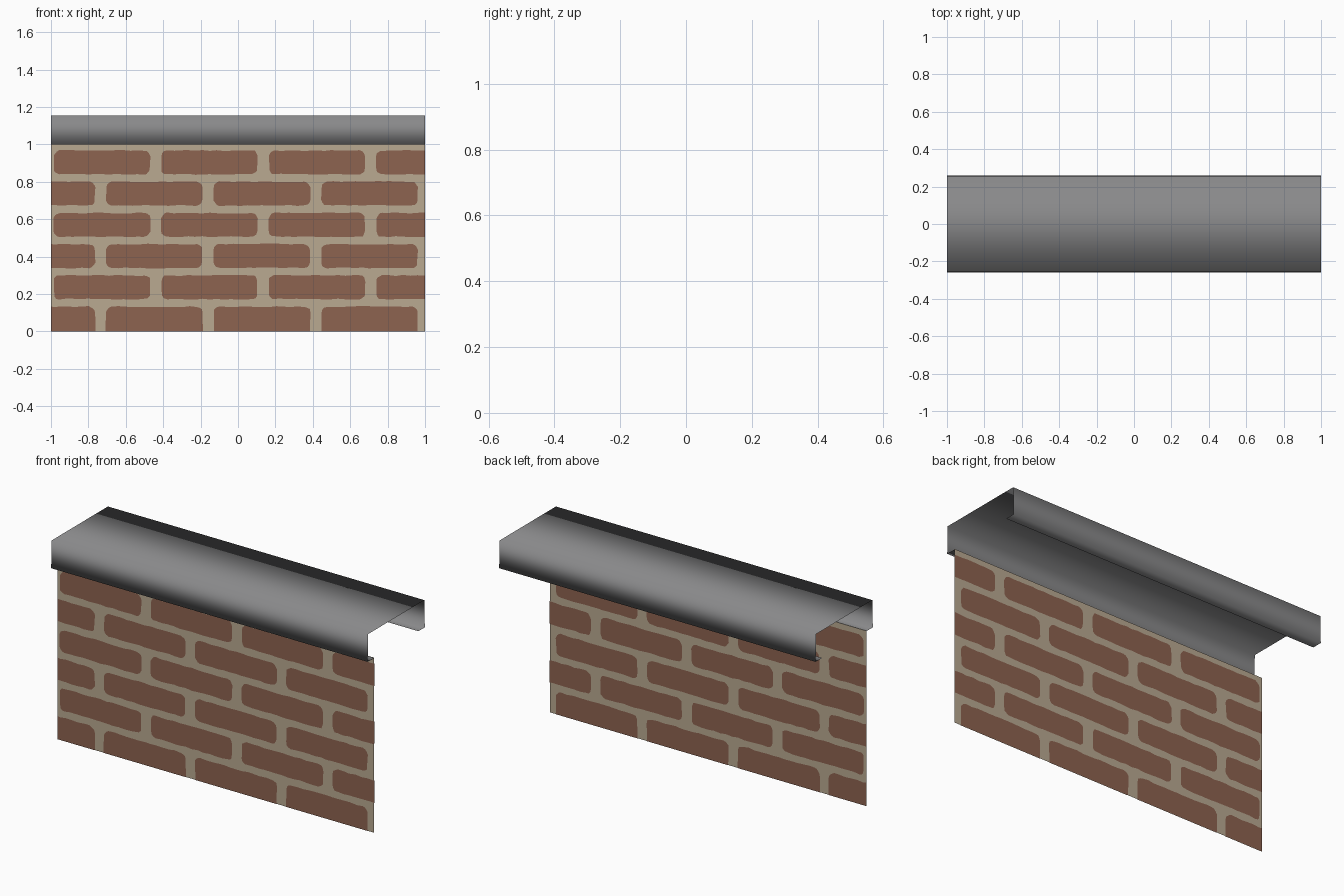
import bpy, bmesh, math, random

random.seed(4)
if "Cube" in bpy.data.objects:
    bpy.data.objects.remove(bpy.data.objects["Cube"], do_unlink=True)

WALL_Y = -0.2
WALL_TOP = 1.0


def material(name, rgb):
    mat = bpy.data.materials.new(name)
    mat.use_nodes = True
    colour = (*rgb, 1)
    mat.diffuse_color = colour
    mat.node_tree.nodes["Principled BSDF"].inputs["Base Color"].default_value = colour
    return mat


def make_object(name, bm, mat):
    mesh = bpy.data.meshes.new(name)
    bm.to_mesh(mesh)
    bm.free()
    mesh.materials.append(mat)
    obj = bpy.data.objects.new(name, mesh)
    bpy.context.collection.objects.link(obj)
    return obj


brick_red = material("brick red", (0.27, 0.125, 0.08))
mortar = material("mortar beige", (0.49, 0.40, 0.285))
metal = material("coping grey", (0.25, 0.25, 0.255))

# Mortar sheet
bm = bmesh.new()
corners = [(-1, 0), (1, 0), (1, WALL_TOP), (-1, WALL_TOP)]
bm.faces.new([bm.verts.new((x, WALL_Y, z)) for x, z in corners])
make_object("mortar_wall", bm, mortar)


def brick_outline(x0, x1, z0, z1, radius=0.03):
    """Rounded rectangle with a slightly rough edge, clipped to the wall."""
    points = []
    centres = [(x1 - radius, z0 + radius, -90), (x1 - radius, z1 - radius, 0),
               (x0 + radius, z1 - radius, 90), (x0 + radius, z0 + radius, 180)]
    for i, (cx, cz, start) in enumerate(centres):
        arc = []
        for step in range(4):
            a = math.radians(start + step * 30)
            arc.append((cx + radius * math.cos(a), cz + radius * math.sin(a)))
        points += arc
        # Extra points along the long edges
        if i in (1, 3):
            px, pz = arc[-1]
            sign = -1 if i == 1 else 1
            span = x1 - x0 - 2 * radius
            points += [(px + sign * span * k / 12, pz) for k in range(1, 12)]
    rough = [(x + random.uniform(-0.003, 0.003), z + random.uniform(-0.003, 0.003))
             for x, z in points]
    return [(min(max(x, -1), 1), min(max(z, 0), WALL_TOP)) for x, z in rough]


# Painted bricks, the same courses on both sides of the sheet
bm = bmesh.new()
for row in range(6):
    first = -1.28 if row % 2 == 0 else -0.985
    bottom = row * 0.167 + 0.005 if row else -0.04
    top = row * 0.167 + 0.132
    for column in range(4):
        x0 = first + column * 0.575
        outline = brick_outline(x0, x0 + 0.515, bottom, top)
        for side in (-1, 1):
            verts = [bm.verts.new((x, WALL_Y + side * 0.002, z)) for x, z in outline]
            bm.faces.new(verts if side < 0 else verts[::-1])
bmesh.ops.remove_doubles(bm, verts=bm.verts, dist=0.0005)
make_object("bricks", bm, brick_red)

# Folded sheet-metal coping with turned-in lips
half = [(0.2, 0.998), (0.258, 0.998), (0.254, 1.155)]
profile = [(-y, z) for y, z in half] + half[::-1]
bm = bmesh.new()
rails = [[bm.verts.new((x, y, z)) for x in (-1, 1)] for y, z in profile]
for a, b in zip(rails, rails[1:]):
    bm.faces.new((a[0], a[1], b[1], b[0]))
for face in bm.faces:
    face.smooth = True
make_object("coping", bm, metal)
